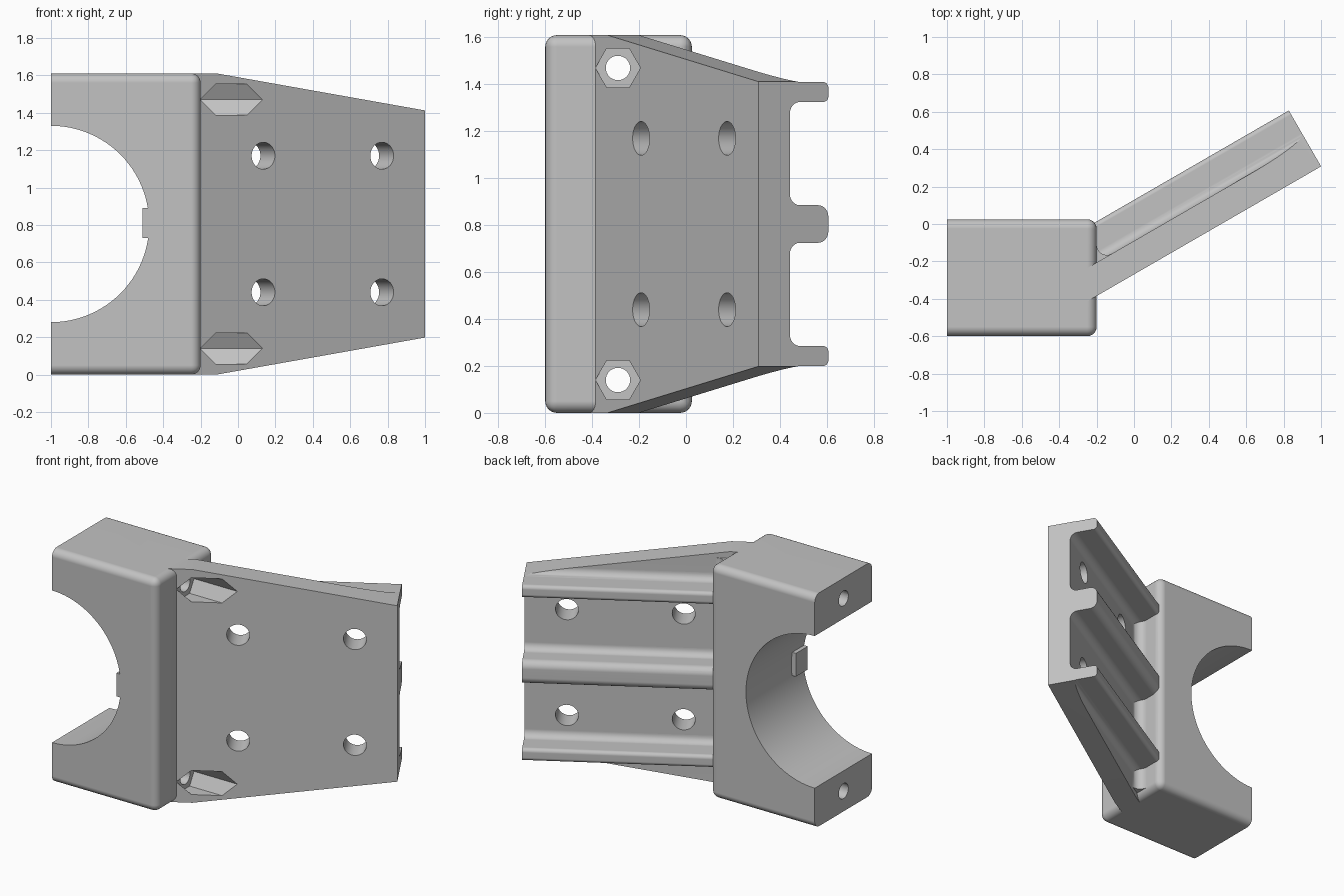
import bpy, bmesh, math
from mathutils import Vector, Matrix

if "Cube" in bpy.data.objects:
    bpy.data.objects.remove(bpy.data.objects["Cube"], do_unlink=True)

HEIGHT, MID = 1.61, 0.805
FLOOR, RIB, LENGTH = 0.155, 0.345, 1.386    # arm floor, rib top, arm length
ALONG = Vector((math.cos(math.pi / 6), 0.5, 0))
OUT = Vector((-0.5, math.cos(math.pi / 6), 0))
UP = Vector((0, 0, 1))
ROOT = Vector((-0.2, -0.385, 0))

grey = bpy.data.materials.new("light grey plastic")
grey.use_nodes = True
colour = (0.54, 0.54, 0.54, 1)
grey.diffuse_color = colour
grey.node_tree.nodes["Principled BSDF"].inputs["Base Color"].default_value = colour


def finish(bm, name):
    bmesh.ops.recalc_face_normals(bm, faces=bm.faces)
    mesh = bpy.data.meshes.new(name)
    bm.to_mesh(mesh)
    bm.free()
    mesh.materials.append(grey)
    ob = bpy.data.objects.new(name, mesh)
    bpy.context.collection.objects.link(ob)
    return ob


def arc(before, corner, after, r, steps=8):
    """Points rounding one corner of an outline."""
    a, c, b = Vector(before), Vector(corner), Vector(after)
    d1, d2 = (a - c).normalized(), (b - c).normalized()
    half = d1.angle(d2) / 2
    centre = c + (d1 + d2).normalized() * r / math.sin(half)
    reach = r / math.tan(half)
    s, e = c + d1 * reach - centre, c + d2 * reach - centre
    return [centre + s.slerp(e, i / steps).normalized() * r for i in range(steps + 1)]


def rounded(corners):
    pts = []
    for i, (p, q, r) in enumerate(corners):
        before, after = corners[i - 1], corners[(i + 1) % len(corners)]
        pts += arc(before[:2], (p, q), after[:2], r) if r else [Vector((p, q))]
    return pts


def prism(pts, place, lo, hi):
    bm = bmesh.new()
    ends = [[bm.verts.new(place(p[0], p[1], h)) for p in pts] for h in (lo, hi)]
    for ring in ends:
        bm.faces.new(ring)
    for i in range(len(pts)):
        j = (i + 1) % len(pts)
        bm.faces.new((ends[0][i], ends[0][j], ends[1][j], ends[1][i]))
    bmesh.ops.recalc_face_normals(bm, faces=bm.faces)
    return bm


def box(lo, hi):
    outline = [(lo[0], lo[1]), (hi[0], lo[1]), (hi[0], hi[1]), (lo[0], hi[1])]
    return prism(outline, lambda x, y, z: (x, y, z), lo[2], hi[2])


def trim(bm, point, normal):
    """Remove everything on the normal's side of a plane and cap the cut."""
    cut = bmesh.ops.bisect_plane(bm, geom=bm.verts[:] + bm.edges[:] + bm.faces[:],
                                 plane_co=point, plane_no=normal, clear_outer=True)
    edges = [e for e in cut["geom_cut"] if isinstance(e, bmesh.types.BMEdge)]
    bmesh.ops.edgeloop_fill(bm, edges=edges)


def rod(centre, axis, r, length, sides=48):
    bm = bmesh.new()
    turn = Vector(axis).to_track_quat("Z", "Y").to_matrix().to_4x4()
    bmesh.ops.create_cone(bm, cap_ends=True, segments=sides, radius1=r, radius2=r,
                          depth=length, matrix=Matrix.Translation(centre) @ turn)
    return bm


def combine(target, bm, operation):
    tool = finish(bm, "helper")
    tool.hide_render = True
    mod = target.modifiers.new("combine", "BOOLEAN")
    mod.object, mod.operation, mod.solver = tool, operation, "EXACT"
    bpy.context.view_layer.objects.active = target
    bpy.ops.object.modifier_apply(modifier=mod.name)
    bpy.data.objects.remove(tool, do_unlink=True)


# Clamp block, rounded everywhere except on its mating face
bm = box((-1, -0.6, 0), (-0.2, 0.025, HEIGHT))
soft = [e for e in bm.edges if max(v.co.x for v in e.verts) > -0.9]
bmesh.ops.bevel(bm, geom=soft, offset=0.05, segments=6, profile=0.5, affect="EDGES")
bracket = finish(bm, "clamp_bracket")

# Ribbed arm: one comb profile swept along the arm, then tapered
top = [(HEIGHT, 0, 0), (HEIGHT, FLOOR, 0), (1.41, FLOOR, 0.05), (1.41, RIB, 0.025),
       (1.325, RIB, 0.025), (1.325, FLOOR, 0.05), (0.885, FLOOR, 0.05), (0.885, RIB, 0.05)]
comb = top + [(HEIGHT - z, v, r) for z, v, r in reversed(top)]
arm = prism(rounded(comb), lambda z, v, u: ROOT + ALONG * u + OUT * v + UP * z, -0.1, LENGTH)
slope = 0.198 / (LENGTH - 0.1)
for side in (1, -1):
    start = ROOT + ALONG * 0.1 + UP * (MID + side * MID)
    trim(arm, start, ALONG * slope + UP * side)
trim(arm, Vector((-0.25, 0, 0)), Vector((-1, 0, 0)))
combine(bracket, arm, "UNION")

# Fillet where the arm floor meets the block
corner = Vector((-0.2, -0.206))
curve = arc(corner + Vector((0, 1)), corner, corner + ALONG.xy, 0.055)
web = curve + [curve[-1] + Vector((0.01, -0.02)), Vector((-0.22, -0.26)),
               Vector((-0.22, curve[0].y))]
combine(bracket, prism(web, lambda x, y, z: (x, y, z), 0.045, HEIGHT - 0.045), "UNION")

# Half-round bore
combine(bracket, rod((-1, -0.3, MID), (0, 1, 0), 0.525, 2, 96), "DIFFERENCE")

# Clamp bolt holes with hexagonal nut pockets
for z in (0.14, HEIGHT - 0.14):
    combine(bracket, rod((-0.6, -0.29, z), (1, 0, 0), 0.052, 1.2, 32), "DIFFERENCE")
    hexagon = [(-0.29 + 0.096 * math.cos(k * math.pi / 3),
                z + 0.096 * math.sin(k * math.pi / 3)) for k in range(6)]
    combine(bracket, prism(hexagon, lambda y, h, x: (x, y, h), -0.2, 0.3), "DIFFERENCE")

# Mounting holes square to the arm
for u in (0.387, 1.12):
    for z in (0.44, HEIGHT - 0.44):
        combine(bracket, rod(ROOT + ALONG * u + UP * z, OUT, 0.072, 0.8, 40), "DIFFERENCE")

# Locating key inside the bore
key = finish(box((-0.51, -0.599, 0.73), (-0.46, -0.47, 0.89)), "locating_key")

# Smooth rounds, crisp edges
bpy.ops.object.select_all(action="DESELECT")
bracket.select_set(True)
bpy.context.view_layer.objects.active = bracket
bpy.ops.object.shade_smooth_by_angle(angle=math.radians(28))
weighted = bracket.modifiers.new("even shading", "WEIGHTED_NORMAL")
weighted.keep_sharp = True
